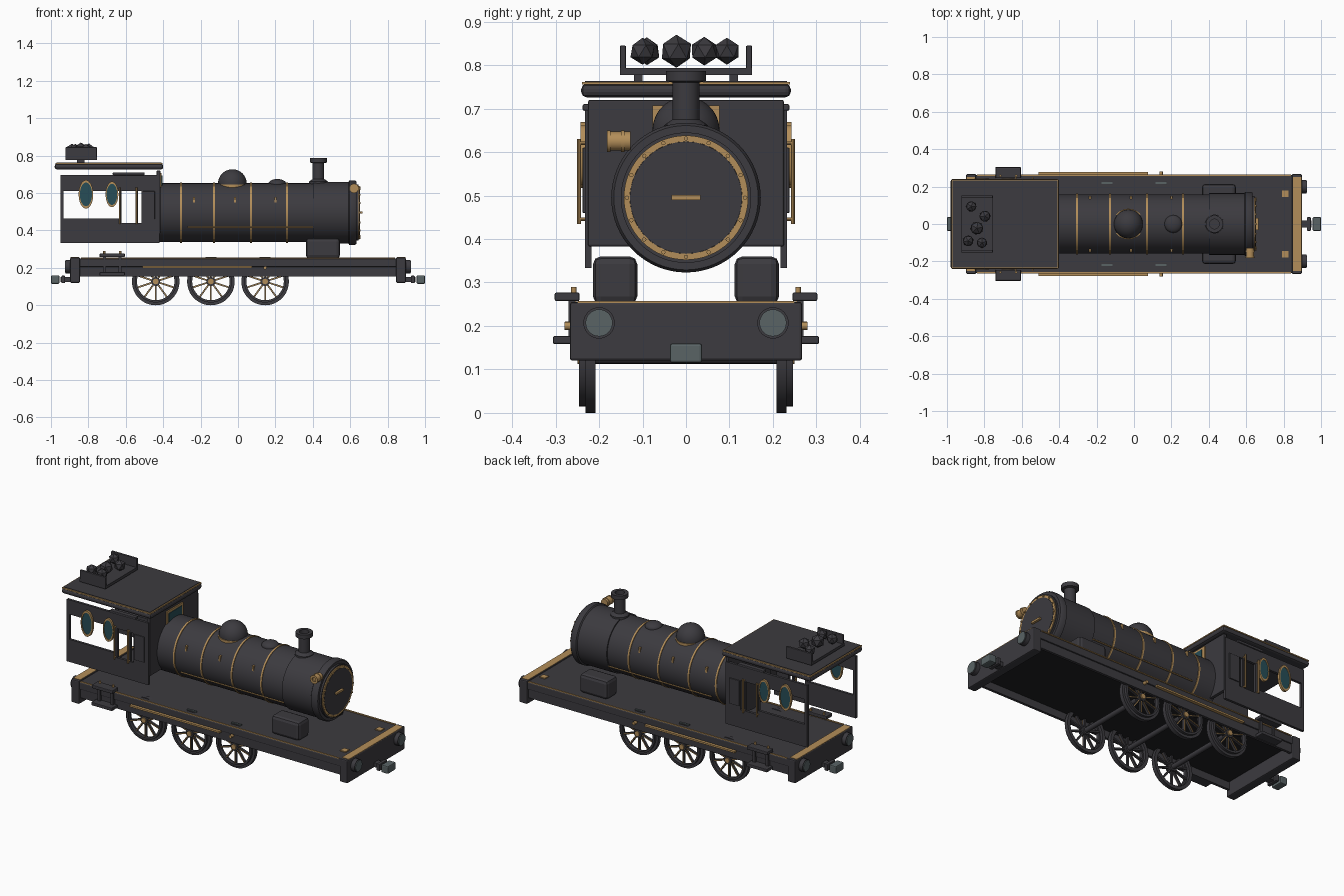
import bpy, bmesh, math
from mathutils import Vector, Matrix

if "Cube" in bpy.data.objects:
    bpy.data.objects.remove(bpy.data.objects["Cube"], do_unlink=True)


def material(name, rgb):
    m = bpy.data.materials.new(name)
    m.use_nodes = True
    m.diffuse_color = (*rgb, 1)
    m.node_tree.nodes["Principled BSDF"].inputs["Base Color"].default_value = (*rgb, 1)
    return m


IRON = material("dark iron", (.045, .043, .05))
BRASS = material("brass", (.45, .27, .1))
GLASS = material("teal glass", (.02, .075, .095))
STEEL = material("grey steel", (.1, .125, .13))
SOOT = material("black underside", (.015, .015, .017))
AXIS = {"x": Vector((1, 0, 0)), "y": Vector((0, 1, 0)), "z": Vector((0, 0, 1))}


def finish(name, bm, mat, smooth=False):
    me = bpy.data.meshes.new(name)
    bm.to_mesh(me)
    bm.free()
    ob = bpy.data.objects.new(name, me)
    bpy.context.collection.objects.link(ob)
    me.materials.append(mat)
    if smooth:
        bpy.ops.object.select_all(action='DESELECT')
        bpy.context.view_layer.objects.active = ob
        ob.select_set(True)
        bpy.ops.object.shade_smooth_by_angle(angle=math.radians(35))
    return ob


def box(name, x, y, z, mat=IRON, bevel=0.0):
    """Box from (min, max) ranges."""
    bm = bmesh.new()
    bmesh.ops.create_cube(bm, size=1)
    for v in bm.verts:
        for i, r in enumerate((x, y, z)):
            v.co[i] = (r[0] + r[1]) / 2 + v.co[i] * abs(r[1] - r[0])
    if bevel:
        bmesh.ops.bevel(bm, geom=bm.edges[:], offset=bevel, segments=2, profile=.5, affect='EDGES')
    return finish(name, bm, mat)


def lathe(name, origin, axis, profile, mat=IRON, sides=48, closed=False):
    """Spin (radius, height) points round an axis through origin."""
    bm = bmesh.new()
    d = AXIS[axis]
    side = AXIS["z"] if axis != "z" else AXIS["x"]
    o = Vector(origin)
    vs = [bm.verts.new(o + side * r + d * h) for r, h in profile]
    for a, b in zip(vs, vs[1:] + vs[:1] if closed else vs[1:]):
        bm.edges.new((a, b))
    bmesh.ops.spin(bm, geom=bm.verts[:] + bm.edges[:], cent=o, axis=d, angle=2 * math.pi, steps=sides)
    bmesh.ops.remove_doubles(bm, verts=bm.verts, dist=1e-5)
    bmesh.ops.recalc_face_normals(bm, faces=bm.faces)
    return finish(name, bm, mat, True)


def rod(name, origin, axis, r, h0, h1, mat=IRON, sides=32):
    return lathe(name, origin, axis, [(0, h0), (r, h0), (r, h1), (0, h1)], mat, sides)


def ring(name, origin, axis, r0, r1, h0, h1, mat=IRON, sides=48):
    return lathe(name, origin, axis, [(r0, h0), (r1, h0), (r1, h1), (r0, h1)], mat, sides, True)


def span(s, a, b):
    return tuple(sorted((s * a, s * b)))


SIDES = (("right", -1), ("left", 1))

# Running deck and frame
box("deck", (-.89, .89), (-.262, .262), (.205, .25), bevel=.006)
box("deck_underside", (-.84, .84), (-.24, .24), (.198, .206), SOOT)
for n, s in SIDES:
    box(n + "_sill", (-.86, .86), span(s, .24, .255), (.155, .21))
    box(n + "_deck_trim", (-.84, .84), span(s, .256, .264), (.25, .255), BRASS)
    box(n + "_side_rail", (-.51, .075), span(s, .26, .278), (.2, .21), BRASS)
    rod(n + "_oiler", (.145, 0, .2), "y", .009, *span(s, .25, .28), BRASS, 16)
    box(n + "_deck_plate", (.79, .825), span(s, .145, .18), (.25, .256), BRASS)
    for x in (-.145, .145):
        box(n + "_deck_grip", (x - .03, x + .03), span(s, .215, .225), (.25, .257), STEEL)
    # Cab steps
    box(n + "_upper_step", (-.74, -.605), span(s, .245, .302), (.257, .277), bevel=.004)
    box(n + "_lower_step", (-.74, -.605), span(s, .245, .306), (.158, .177), bevel=.004)
    for x in (-.715, -.63):
        box(n + "_step_hanger", (x - .008, x + .008), span(s, .255, .27), (.16, .26))
        rod(n + "_step_knob", (x, s * .258, 0), "z", .006, .25, .29, BRASS, 12)
    # Tank boxes beside the smokebox
    box(n + "_tank", (.363, .545), span(s, .112, .214), (.25, .36), bevel=.018)

# End beams, lamps and couplers
for n, s in (("rear", -1), ("front", 1)):
    box(n + "_beam", span(s, .845, .897), (-.267, .267), (.12, .255), bevel=.006)
    box(n + "_beam_trim", span(s, .85, .895), (-.25, .25), (.252, .257), BRASS)
    for y in (-.2, .2):
        rod(n + "_lamp_housing", (0, y, .207), "x", .036, *span(s, .89, .922))
        rod(n + "_lamp_lens", (0, y, .207), "x", .031, *span(s, .92, .926), STEEL)
    box(n + "_coupler_neck", span(s, .89, .95), (-.02, .02), (.125, .15))
    box(n + "_coupler_plate", span(s, .925, .945), (-.037, .037), (.118, .158), bevel=.004)
    box(n + "_coupler_head", span(s, .955, 1), (-.037, .037), (.115, .16), STEEL, .006)

# Wheels and axles
for x in (-.44, -.145, .145):
    c = (x, 0, .127)
    rod("axle", c, "y", .014, -.22, .22, IRON, 16)
    for n, s in SIDES:
        ring(n + "_tyre", c, "y", .108, .127, *span(s, .208, .231))
        ring(n + "_rim", c, "y", .1, .112, *span(s, .225, .246))
        rod(n + "_hub", c, "y", .024, *span(s, .208, .243), IRON, 24)
        rod(n + "_hub_cap", c, "y", .015, *span(s, .24, .25), BRASS, 16)
        bm, bt = bmesh.new(), bmesh.new()
        for k in range(10):
            turn = Matrix.Translation(c) @ Matrix.Rotation(k * math.tau / 10, 4, 'Y')
            for b, w, y, t in ((bm, .009, .225, .014), (bt, .004, .233, .005)):
                bmesh.ops.create_cube(b, size=1, matrix=turn @ Matrix.Translation((0, s * y, .062))
                                      @ Matrix.Diagonal((w, t, .086, 1)))
        finish(n + "_spokes", bm, IRON)
        finish(n + "_spoke_lining", bt, BRASS)

# Boiler and smokebox
B = (0, 0, .495)
rod("boiler", B, "x", .158, -.44, .42, IRON, 64)
lathe("smokebox", B, "x", [(0, .4), (.165, .4), (.165, .59), (.172, .595), (.172, .625), (.166, .634),
                           (.15, .634), (.15, .645), (0, .645)], IRON, 64)
for x in (-.305, -.128, .07, .262):
    ring("boiler_band", B, "x", .15, .162, x - .005, x + .005, BRASS, 64)
ring("door_ring", B, "x", .129, .143, .64, .65, BRASS, 64)
rod("smokebox_door", B, "x", .129, .64, .652)
box("door_handle", (.65, .665), (-.033, .033), (.49, .501), BRASS)
for k in range(16):
    a = k * math.tau / 16
    rod("door_bolt", (0, .136 * math.sin(a), .495 + .136 * math.cos(a)), "x", .005, .645, .656, BRASS, 8)
for n, s in SIDES:
    rod(n + "_handrail", (0, s * .146, .417), "x", .004, -.27, .4, BRASS, 10)
    for x in (-.235, -.016, .2):
        box(n + "_boiler_clip", (x - .005, x + .005), span(s, .135, .15), (.55, .58), BRASS)

# Domes and chimney
def dome(name, x, r, base, height):
    arc = [(r * math.cos(k * math.pi / 24), base + height * math.sin(k * math.pi / 24)) for k in range(13)]
    lathe(name, (x, 0, 0), "z", [(r, .58)] + arc[:-1] + [(0, base + height)])


dome("steam_dome", -.03, .077, .65, .077)
ring("dome_collar", (-.03, 0, 0), "z", .07, .082, .63, .645, BRASS)
dome("sand_dome", .21, .047, .65, .025)
lathe("chimney", (.43, 0, 0), "z", [(0, .6), (.052, .6), (.05, .662), (.031, .675), (.031, .76),
                                    (.046, .763), (.046, .787), (.026, .787), (.026, .76), (0, .76)])

# Side lamp by the smokebox
L = (.62, 0, .625)
rod("side_lamp", L, "y", .022, -.175, -.128, BRASS, 20)
for y in (-.182, -.15):
    ring("side_lamp_band", L, "y", .012, .025, y, y + .008, BRASS, 20)

# Cab walls with openings
box("cab_front_wall", (-.435, -.415), (-.225, .225), (.383, .72), bevel=.004)
box("front_window_frame", (-.416, -.408), (-.077, .077), (.59, .707), BRASS)
box("front_window_glass", (-.409, -.405), (-.06, .06), (.6, .693), GLASS)
for n, s in SIDES:
    wall = span(s, .217, .232)
    for part, x, z in (("lower_panel", (-.95, -.42), (.333, .44)), ("sill_panel", (-.95, -.625), (.44, .465)),
                       ("top_panel", (-.95, -.42), (.612, .697)), ("rear_post", (-.95, -.932), (.46, .615)),
                       ("door_post", (-.635, -.622), (.44, .615)), ("door_jamb", (-.546, -.535), (.44, .615)),
                       ("door_panel", (-.515, -.42), (.44, .615))):
        box(n + "_cab_" + part, x, wall, z)
    box(n + "_door_leaf", (-.51, -.445), span(s, .23, .238), (.46, .61), bevel=.002)
    box(n + "_door_hood", (-.67, -.5), span(s, .21, .238), (.695, .71), bevel=.004)
    for x in (-.632, -.542):
        rod(n + "_grab_rail", (x, s * .246, 0), "z", .005, .435, .63, BRASS, 10)
        for z in (.445, .62):
            rod(n + "_grab_bracket", (x, 0, z), "y", .004, *span(s, .225, .246), BRASS, 8)
    # Oval windows
    for x, w, h in ((-.813, .039, .076), (-.674, .034, .068)):
        frame = ring(n + "_oval_frame", (0, 0, 0), "y", .83, 1, *span(s, .229, .243), BRASS)
        pane = rod(n + "_oval_glass", (0, 0, 0), "y", .85, *span(s, .232, .239), GLASS, 48)
        for ob in (frame, pane):
            ob.data.transform(Matrix.Translation((x, 0, .593)) @ Matrix.Diagonal((w, 1, h, 1)))

# Roof with brass edging
box("cab_roof", (-.98, -.4), (-.241, .241), (.726, .757), bevel=.012)
box("roof_edging", (-.977, -.403), (-.239, .239), (.755, .761), BRASS)
box("roof_cover", (-.97, -.41), (-.232, .232), (.758, .764))

# Coal rack
box("coal_tray", (-.922, -.755), (-.152, .152), (.777, .793))
for n, s in SIDES:
    box(n + "_rack_side", (-.922, -.755), span(s, .138, .152), (.777, .845), bevel=.003)
    box(n + "_rack_foot", (-.86, -.82), span(s, .1, .12), (.76, .78))
for i, (x, y, r) in enumerate(((-.87, .094, .031), (-.797, .042, .033), (-.84, -.022, .038),
                               (-.887, -.09, .032), (-.813, -.1, .031))):
    bm = bmesh.new()
    bmesh.ops.create_icosphere(bm, subdivisions=1, radius=r,
                               matrix=Matrix.Translation((x, y, .832)) @ Matrix.Rotation(i * .7, 4, 'Z'))
    finish("coal_lump", bm, IRON)
